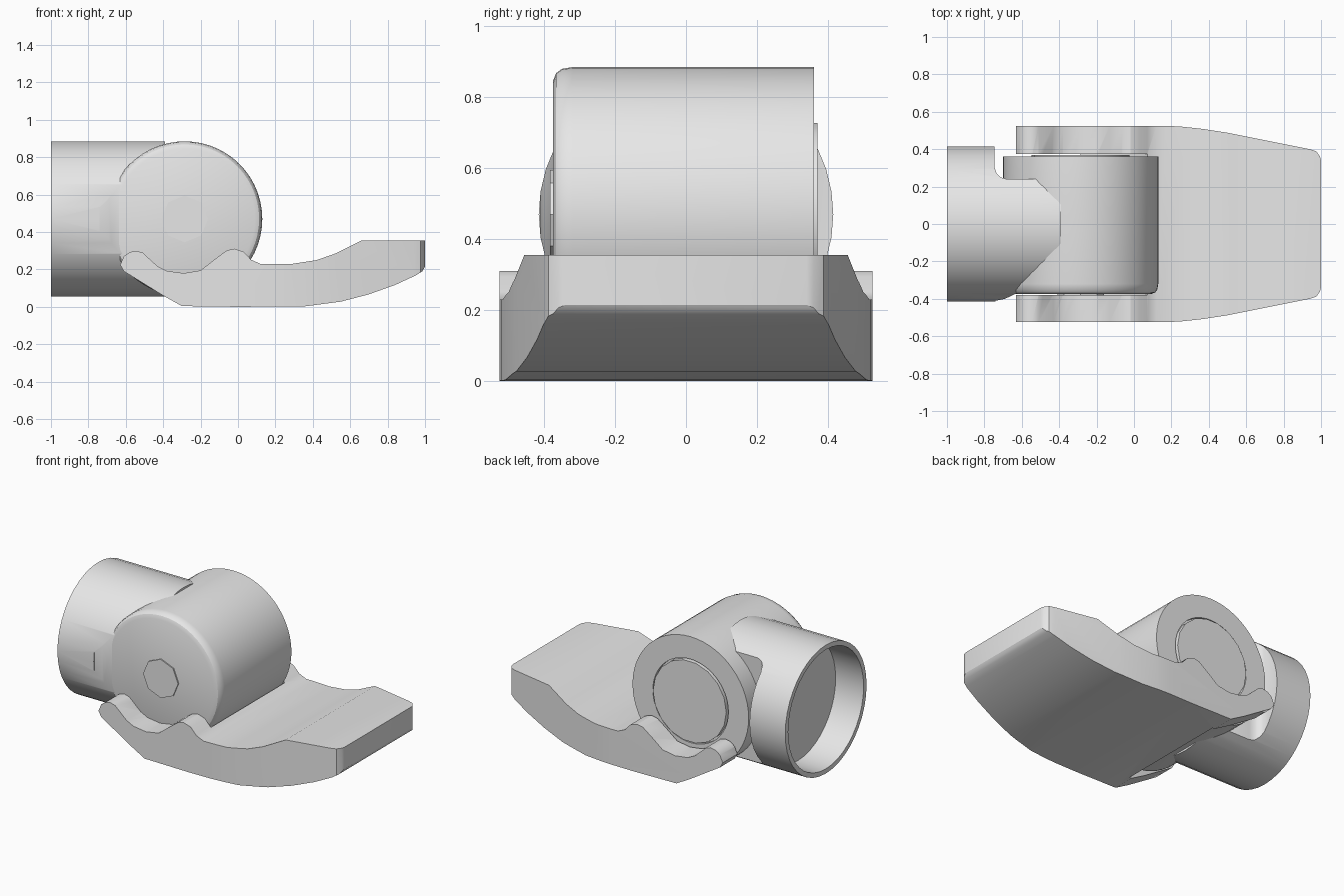
import bpy, bmesh, math
from mathutils import Vector

cube = bpy.data.objects.get("Cube")
if cube:
    bpy.data.objects.remove(cube, do_unlink=True)

grey = bpy.data.materials.new("plain_grey")
grey.use_nodes = True
grey.diffuse_color = (0.8, 0.8, 0.8, 1)
grey.node_tree.nodes["Principled BSDF"].inputs["Base Color"].default_value = (0.8, 0.8, 0.8, 1)

HINGE_X, AXIS_Z, RADIUS = -0.285, 0.47, 0.415


def finish(name, bm):
    bmesh.ops.remove_doubles(bm, verts=bm.verts, dist=1e-5)
    bmesh.ops.recalc_face_normals(bm, faces=bm.faces)
    mesh = bpy.data.meshes.new(name)
    bm.to_mesh(mesh)
    bm.free()
    mesh.materials.append(grey)
    obj = bpy.data.objects.new(name, mesh)
    bpy.context.collection.objects.link(obj)
    return obj


def prism(name, points, axis, low, high):
    """Extrude an outline: (x, z) along y or (x, y) along z."""
    bm = bmesh.new()
    place = lambda a, b: (a, low, b) if axis == "y" else (a, b, low)
    face = bm.faces.new([bm.verts.new(place(a, b)) for a, b in points])
    made = bmesh.ops.extrude_face_region(bm, geom=[face])["geom"]
    shift = Vector((0, high - low, 0) if axis == "y" else (0, 0, high - low))
    bmesh.ops.translate(bm, verts=[v for v in made if isinstance(v, bmesh.types.BMVert)], vec=shift)
    return finish(name, bm)


def lathe(name, profile, axis, centre, sides):
    """Turn (radius, position) points around a line along x or y."""
    bm = bmesh.new()
    verts = [bm.verts.new(centre + Vector((p, r, 0) if axis == "x" else (r, p, 0)))
             for r, p in profile]
    edges = [bm.edges.new(pair) for pair in zip(verts, verts[1:])]
    bmesh.ops.spin(bm, geom=verts + edges, cent=centre, angle=math.tau, steps=sides,
                   axis=(1, 0, 0) if axis == "x" else (0, 1, 0))
    return finish(name, bm)


def activate(obj):
    bpy.ops.object.select_all(action="DESELECT")
    obj.select_set(True)
    bpy.context.view_layer.objects.active = obj


def combine(obj, tool, operation):
    tool.hide_render = True
    mod = obj.modifiers.new("cut", "BOOLEAN")
    mod.operation, mod.object, mod.solver = operation, tool, "EXACT"
    activate(obj)
    bpy.ops.object.modifier_apply(modifier=mod.name)
    bpy.data.objects.remove(tool, do_unlink=True)


hinge = Vector((HINGE_X, 0, AXIS_Z))

# Round barrel with a softened front rim and a recess in the back
barrel = lathe("hinge_barrel", [(0, -0.375), (0.375, -0.375), (0.398, -0.366), (0.41, -0.35),
               (RADIUS, -0.32), (RADIUS, 0.36), (0.27, 0.36), (0.27, 0.34), (0, 0.34)],
               "y", hinge, 56)

# Bearing disc behind and small pin head in front
disc = lathe("bearing_disc", [(0, 0.335), (0.262, 0.335), (0.262, 0.37), (0, 0.37)], "y", hinge, 18)
pin = lathe("pin_head", [(0, -0.37), (0.125, -0.37), (0.125, -0.383), (0, -0.383)], "y", hinge, 8)

# Hollow sleeve whose neck narrows into a rounded tongue over the barrel
sleeve = lathe("sleeve", [(0, -0.8), (0.385, -0.8), (0.385, -1), (RADIUS, -1),
               (RADIUS, -0.39), (0, -0.39)], "x", Vector((0, 0, AXIS_Z)), 40)
neck_plan = prism("neck_plan", [
    (-1.1, -0.5), (-0.75, -0.5), (-0.74, -0.41), (-0.69, -0.4), (-0.63, -0.372),
    (-0.38, -0.372), (-0.385, 0.08), (-0.4, 0.15), (-0.44, 0.21), (-0.5, 0.24), (-0.68, 0.24),
    (-0.715, 0.25), (-0.735, 0.27), (-0.745, 0.3), (-0.745, 0.5), (-1.1, 0.5)], "z", -0.2, 1.2)
combine(sleeve, neck_plan, "INTERSECT")

# Foot: side profile with cradle arms and an upswept toe
foot = prism("foot", [
    (-0.3, 0.004), (-0.4, 0.06), (-0.61, 0.19), (-0.63, 0.225), (-0.61, 0.27), (-0.58, 0.292),
    (-0.545, 0.3), (-0.51, 0.29), (-0.43, 0.217), (-0.38, 0.192), (-0.29, 0.18), (-0.2, 0.195),
    (-0.13, 0.25), (-0.06, 0.302), (-0.02, 0.311), (0.03, 0.295), (0.07, 0.252), (0.12, 0.23),
    (0.29, 0.23), (0.42, 0.25), (0.52, 0.285), (0.66, 0.355), (1, 0.355), (1, 0.215),
    (0.985, 0.19), (0.95, 0.168), (0.84, 0.117), (0.7, 0.067), (0.55, 0.028), (0.36, 0.003),
    (0, 0)], "y", -0.525, 0.525)

# Toe narrows in plan
side = [(-0.8, 0.6), (0.15, 0.6), (0.15, 0.526), (0.25, 0.521), (0.37, 0.508), (0.5, 0.488),
        (0.94, 0.4), (0.975, 0.388), (0.995, 0.36), (1.01, 0.3)]
plan = prism("toe_plan", side + [(x, -y) for x, y in reversed(side)], "z", -0.2, 0.8)
combine(foot, plan, "INTERSECT")

# Pocket for the barrel and open slot between the arms
pocket = lathe("pocket", [(0, -0.38), (0.42, -0.38), (0.42, 0.375), (0, 0.375)], "y", hinge, 56)
combine(foot, pocket, "DIFFERENCE")
slot = prism("slot", [(-0.8, -0.38), (HINGE_X, -0.38), (HINGE_X, 0.375), (-0.8, 0.375)],
             "z", -0.2, 0.8)
combine(foot, slot, "DIFFERENCE")

for obj in (barrel, disc, pin, sleeve, foot):
    activate(obj)
    bpy.ops.object.shade_smooth_by_angle(angle=math.radians(30))
